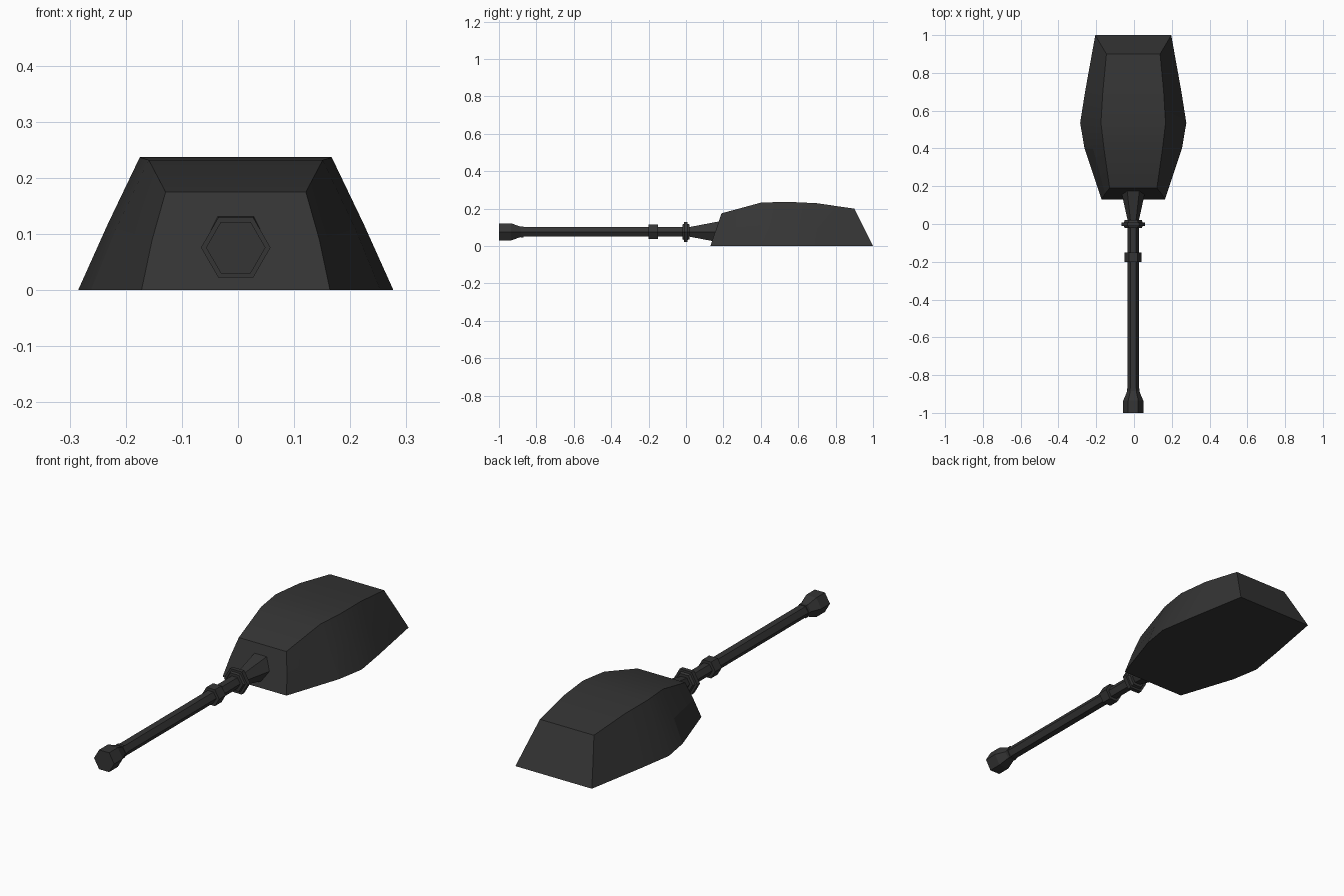
import bpy, bmesh, math

if "Cube" in bpy.data.objects:
    bpy.data.objects.remove(bpy.data.objects["Cube"])

CX, GUN_Z = -0.004, 0.076
mat = bpy.data.materials.new("dark_steel")
mat.diffuse_color = (0.035, 0.035, 0.035, 1)
mat.use_nodes = True
mat.node_tree.nodes["Principled BSDF"].inputs["Base Color"].default_value = mat.diffuse_color


def finish(name, bm):
    bmesh.ops.recalc_face_normals(bm, faces=bm.faces)
    me = bpy.data.meshes.new(name)
    bm.to_mesh(me)
    bm.free()
    me.materials.append(mat)
    ob = bpy.data.objects.new(name, me)
    bpy.context.collection.objects.link(ob)
    return ob


def skin(bm, rings):
    """Bridge closed rings of equal size and cap both ends."""
    loops = [[bm.verts.new(p) for p in r] for r in rings]
    n = len(loops[0])
    for a, b in zip(loops, loops[1:]):
        for i in range(n):
            j = (i + 1) % n
            bm.faces.new((a[i], a[j], b[j], b[i]))
    bm.faces.new(loops[0])
    bm.faces.new(loops[-1])


def hex_part(name, profile):
    """Six-sided part along y from (y, radius) pairs."""
    bm = bmesh.new()
    skin(bm, [[(CX + r * math.cos(k * math.pi / 3), y,
                GUN_Z + r * math.sin(k * math.pi / 3)) for k in range(6)]
              for y, r in profile])
    return finish(name, bm)


# Turret shell: each section runs base, shoulder, roof as (half width, y, z)
sections = [
    [(0.168, 0.13, 0), (0.149, 0.161, 0.09), (0.125, 0.19, 0.175)],
    [(0.258, 0.40, 0), (0.213, 0.40, 0.11), (0.155, 0.40, 0.232)],
    [(0.281, 0.535, 0), (0.228, 0.535, 0.118), (0.171, 0.535, 0.237)],
    [(0.255, 0.70, 0), (0.212, 0.70, 0.113), (0.161, 0.70, 0.229)],
    [(0.201, 1.00, 0), (0.172, 0.95, 0.10), (0.142, 0.90, 0.20)],
]
bm = bmesh.new()
skin(bm, [[(CX + w, y, z) for w, y, z in s] +
          [(CX - w, y, z) for w, y, z in reversed(s)] for s in sections])
turret = finish("turret_shell", bm)
bpy.context.view_layer.objects.active = turret
turret.select_set(True)
bpy.ops.object.shade_smooth_by_angle(angle=math.radians(35))
# Lower front cheeks stay faceted
for p in turret.data.polygons:
    if p.center.y < 0.45 and 0 < p.center.z < 0.08 and abs(p.center.x) > 0.1:
        p.use_smooth = False

# Gun: mantlet cone, collars, barrel and flared muzzle
hex_part("gun_mantlet", [(0.0, 0.028), (0.02, 0.03), (0.175, 0.064), (0.24, 0.064)])
hex_part("mantlet_collar", [(-0.02, 0.045), (-0.011, 0.05), (-0.011, 0.062),
                            (0.009, 0.062), (0.009, 0.05), (0.02, 0.045)])
hex_part("barrel", [(-0.90, 0.03), (0.05, 0.03)])
hex_part("barrel_sleeve", [(-0.20, 0.045), (-0.15, 0.045)])
hex_part("muzzle_ring", [(-0.885, 0.034), (-0.87, 0.034)])
hex_part("muzzle_brake", [(-1.0, 0.053), (-0.935, 0.053), (-0.88, 0.03)])
